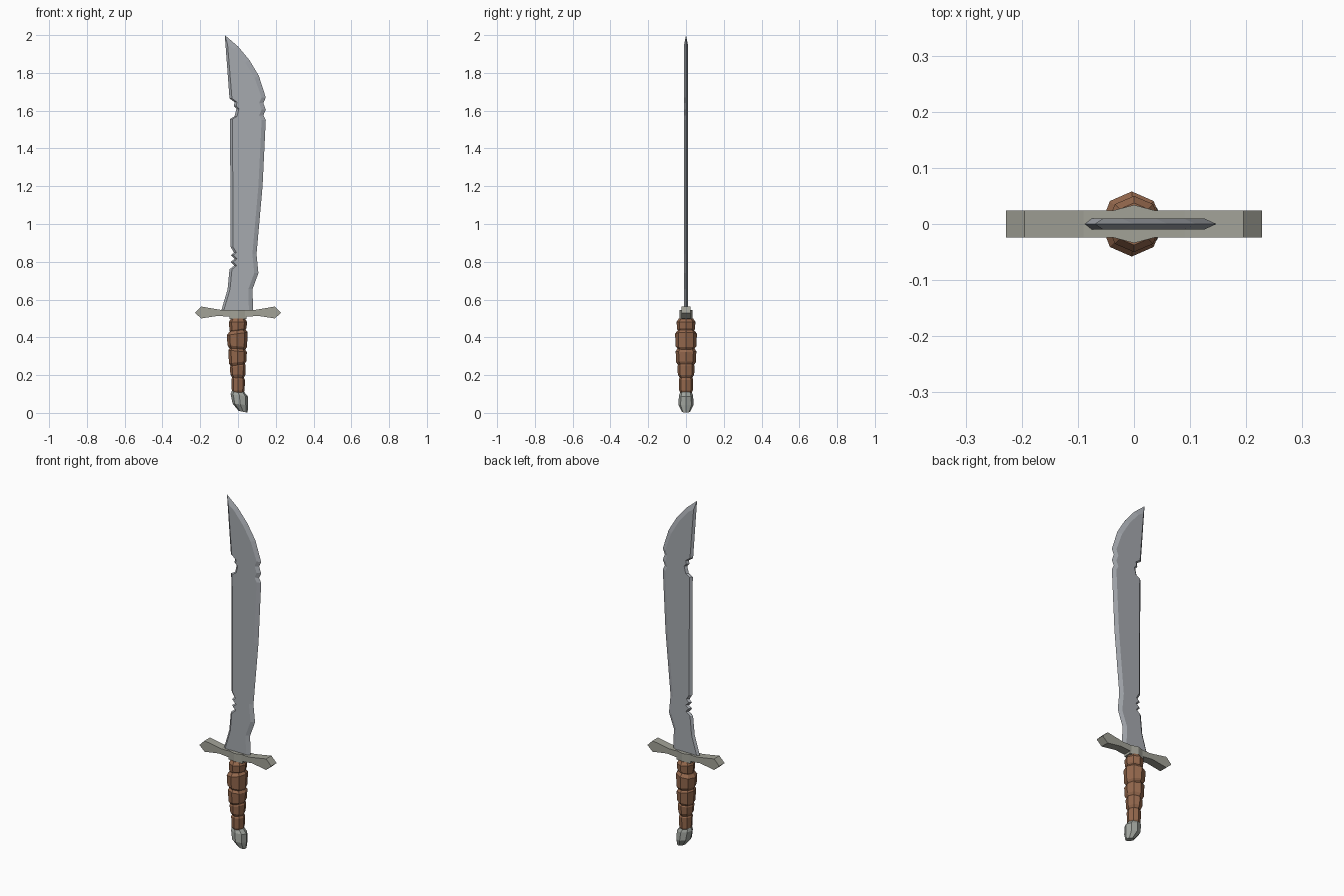
import bpy, math

if "Cube" in bpy.data.objects:
    bpy.data.objects.remove(bpy.data.objects["Cube"])


def material(name, rgb):
    m = bpy.data.materials.new(name)
    m.diffuse_color = (*rgb, 1)
    m.use_nodes = True
    m.node_tree.nodes["Principled BSDF"].inputs["Base Color"].default_value = m.diffuse_color
    return m


def make(name, verts, faces, mat):
    me = bpy.data.meshes.new(name)
    me.from_pydata(verts, [], faces)
    me.materials.append(mat)
    ob = bpy.data.objects.new(name, me)
    bpy.context.collection.objects.link(ob)
    return ob


def loft(name, rings, mat, n=8):
    """Stacked n-sided rings, top to bottom: (centre x, z, rx, ry, tilt dz/dx)."""
    verts, faces = [], []
    for cx, z, rx, ry, tilt in rings:
        for i in range(n):
            a = 2 * math.pi * i / n
            dx = rx * math.cos(a)
            verts.append((cx + dx, ry * math.sin(a), z + dx * tilt))
    for k in range(len(rings) - 1):
        for i in range(n):
            j = (i + 1) % n
            a, b = k * n, (k + 1) * n
            faces.append((a + i, b + i, b + j, a + j))
    faces.append(tuple(range(n)))
    faces.append(tuple(range(len(verts) - 1, len(verts) - 1 - n, -1)))
    return make(name, verts, faces, mat)


def prism(name, outline, half_y, mat):
    """Front outline (counter-clockwise) extruded to +-half_y."""
    n = len(outline)
    verts = [(x, -half_y, z) for x, z in outline] + [(x, half_y, z) for x, z in outline]
    faces = [tuple(range(n)), tuple(range(2 * n - 1, n - 1, -1))]
    faces += [(i, i + n, (i + 1) % n + n, (i + 1) % n) for i in range(n)]
    return make(name, verts, faces, mat)


steel = material("steel", (0.38, 0.40, 0.43))
iron = material("iron", (0.36, 0.36, 0.31))
pommel_iron = material("pommel_iron", (0.36, 0.38, 0.35))
leather = material("leather", (0.30, 0.14, 0.075))

# blade: sharp outline at y=0, flat faces inset on both sides
cutting = [(0.08, 0.52), (0.077, 0.655), (0.108, 0.74), (0.098, 0.84), (0.13, 1.2),
           (0.147, 1.55), (0.134, 1.575), (0.147, 1.605), (0.134, 1.64),
           (0.147, 1.67), (0.11, 1.785), (0.06, 1.868), (0.0, 1.94)]
tip = [(-0.07, 2.0)]
spine = [(-0.045, 1.665), (-0.018, 1.645), (-0.022, 1.625), (-0.008, 1.61), (-0.018, 1.57),
         (-0.043, 1.555), (-0.04, 1.18), (-0.04, 0.88), (-0.022, 0.85), (-0.038, 0.835),
         (-0.018, 0.815), (-0.038, 0.80), (-0.02, 0.78), (-0.045, 0.76), (-0.055, 0.655), (-0.095, 0.52)]
outer = cutting + tip + spine
inner = ([(x - 0.022, z - (0.012 if z > 1.7 else 0)) for x, z in cutting]
         + [(x + 0.015, z - 0.05) for x, z in tip]
         + [(x + 0.013, z) for x, z in spine])
n = len(outer)
verts = [(x, 0, z) for x, z in outer]
for y in (-0.01, 0.01):
    verts += [(x, y, z) for x, z in inner]
faces = [tuple(range(n, 2 * n)), tuple(range(3 * n - 1, 2 * n - 1, -1))]
for i in range(n):
    j = (i + 1) % n
    faces += [(i, j, n + j, n + i), (j, i, 2 * n + i, 2 * n + j)]
make("blade", verts, faces, steel)

# crossguard: mirrored flared bar plus a hexagonal centre block
half = [(0.05, 0.509), (0.105, 0.514), (0.195, 0.50), (0.228, 0.53), (0.195, 0.563), (0.09, 0.545)]
prism("crossguard", half + [(-x, z) for x, z in reversed(half)], 0.024, iron)
block = [(0.0, -0.034), (0.045, -0.022), (0.045, 0.022), (0.0, 0.034), (-0.045, 0.022), (-0.045, -0.022)]
bv = [(x, y, z) for z in (0.496, 0.546) for x, y in block]
bf = [(5, 4, 3, 2, 1, 0), (6, 7, 8, 9, 10, 11)]
bf += [(i, (i + 1) % 6, (i + 1) % 6 + 6, i + 6) for i in range(6)]
make("guard_block", bv, bf, iron)

# grip: bulging leather wraps (centre x, top z, bottom z, rx, ry, top tilt, bottom tilt)
wraps = [(0.0, 0.50, 0.425, 0.048, 0.05, 0.0, 0.15),
         (-0.004, 0.437, 0.335, 0.055, 0.058, 0.15, -0.1),
         (-0.002, 0.345, 0.25, 0.049, 0.055, -0.1, 0.12),
         (-0.001, 0.265, 0.185, 0.042, 0.046, 0.12, -0.06),
         (0.001, 0.195, 0.10, 0.036, 0.038, -0.06, 0.0)]
for k, (cx, top, bot, rx, ry, t0, t1) in enumerate(wraps):
    b = 0.018
    loft(f"grip_wrap_{k + 1}", [(cx, top, rx * 0.75, ry * 0.75, t0),
                                (cx, top - b, rx, ry, t0),
                                (cx, bot + b, rx * 0.94, ry * 0.94, t1),
                                (cx, bot, rx * 0.72, ry * 0.72, t1)], leather)

# pommel: lopsided faceted cap
loft("pommel", [(-0.003, 0.117, 0.03, 0.028, 0.0),
                (0.007, 0.093, 0.046, 0.037, -0.15),
                (0.012, 0.045, 0.041, 0.041, -0.12),
                (0.027, 0.006, 0.024, 0.022, -0.2)], pommel_iron)
